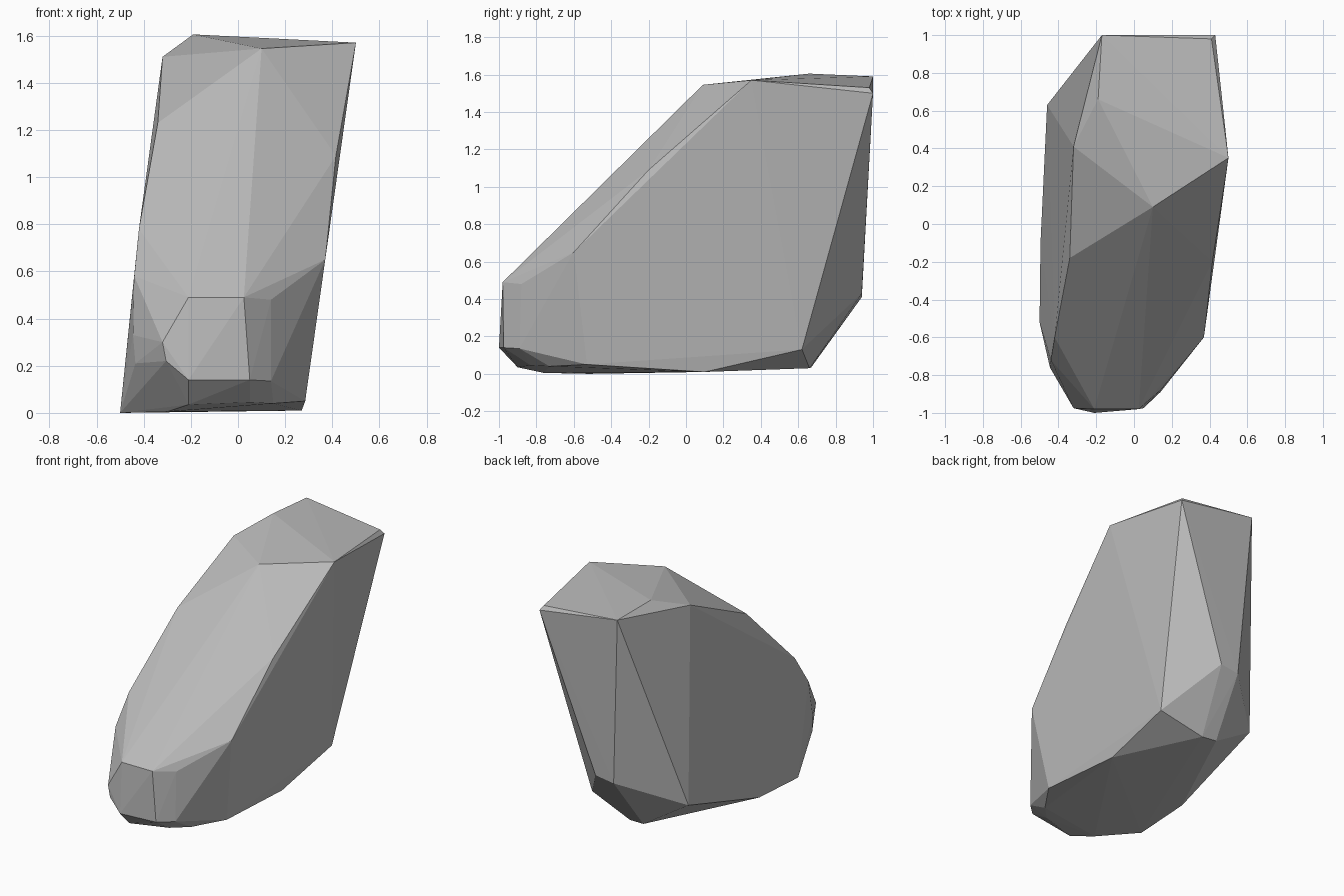
import bpy, bmesh

# Faceted boulder: convex hull around a few chiselled corner groups
crown = [(-.17, 1, 1.59), (.41, .98, 1.53), (.43, 1, 1.50), (.5, .35, 1.57),
         (.10, .09, 1.545), (-.32, .41, 1.51), (-.19, .66, 1.605)]
slope = [(-.34, -.18, 1.23), (-.42, -.6, .78), (-.44, -.72, .58),
         (.415, -.2, 1.09), (.37, -.6, .65)]
nose = [(-.21, -.98, .49), (.025, -.98, .49), (.05, -.975, .14), (-.21, -1, .14),
        (-.305, -.975, .22), (-.32, -.975, .30), (.14, -.88, .48), (.14, -.89, .135),
        (-.445, -.76, .33), (-.435, -.77, .21)]
base = [(-.5, -.52, 0), (-.495, -.1, .02), (-.3, -.76, .005), (-.21, -.9, .035),
        (.05, -.83, .045), (.15, -.73, .04), (.285, -.53, .05), (.27, .1, .01)]
back = [(-.46, .63, .235), (-.245, .65, .10), (-.14, .67, .035), (-.03, .66, .03),
        (.29, .62, .13), (.04, .94, .43), (-.1, .94, .41)]

bm = bmesh.new()
for group in (crown, slope, nose, base, back):
    for p in group:
        bm.verts.new(p)
hull = bmesh.ops.convex_hull(bm, input=bm.verts)
loose = {g for g in hull["geom_interior"] if isinstance(g, bmesh.types.BMVert)}
bmesh.ops.delete(bm, geom=list(loose), context='VERTS')
bmesh.ops.recalc_face_normals(bm, faces=bm.faces)

mesh = bpy.data.meshes.new("boulder")
bm.to_mesh(mesh)
bm.free()
rock = bpy.data.objects.new("boulder", mesh)
bpy.context.collection.objects.link(rock)

# Single stone colour
stone = bpy.data.materials.new("stone grey")
stone.diffuse_color = (.5, .5, .5, 1)
mesh.materials.append(stone)
